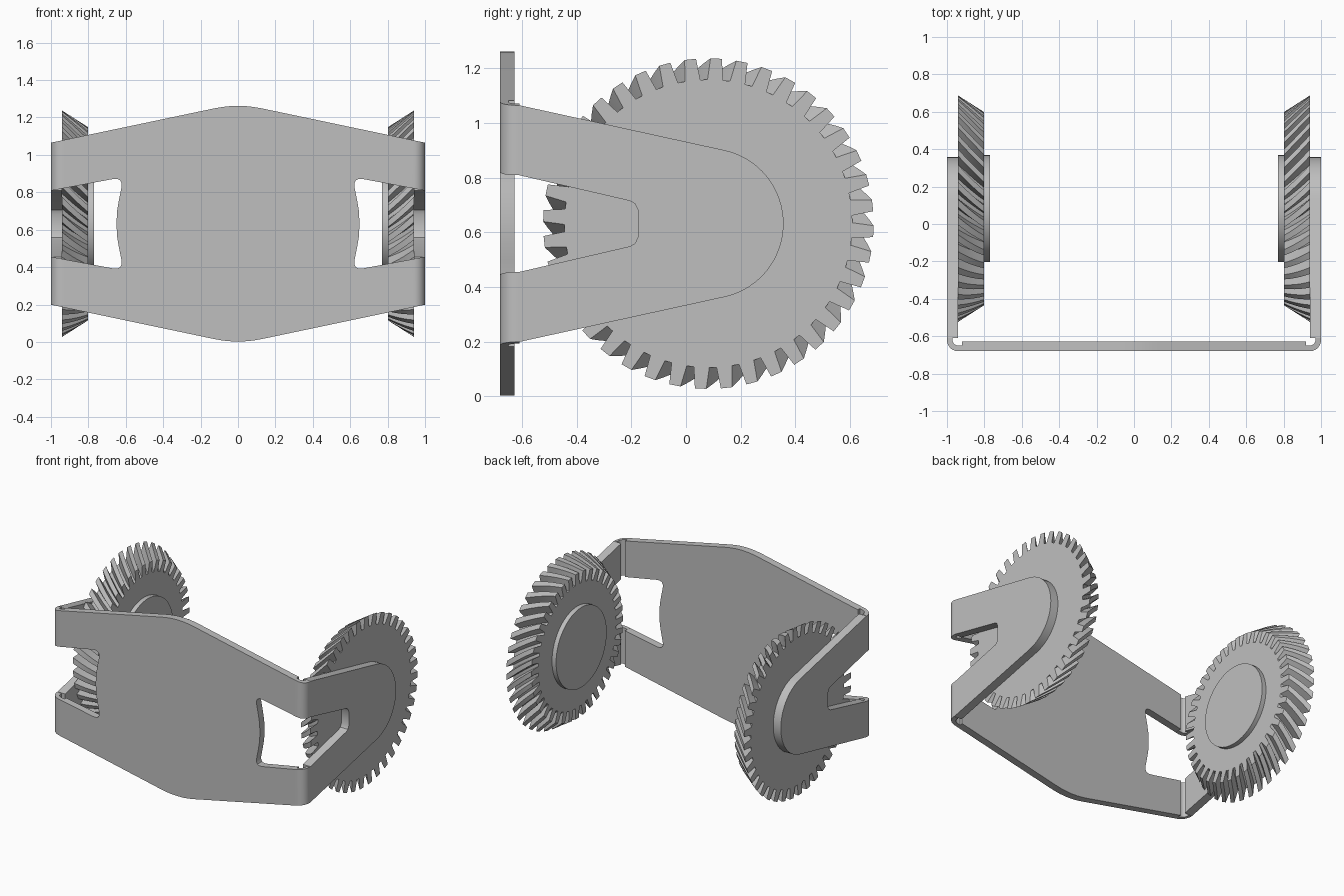
import bpy, bmesh, math

cube = bpy.data.objects.get("Cube")
if cube:
    bpy.data.objects.remove(cube, do_unlink=True)

ZC = 0.632             # mid height of bracket and gears
SLOPE = 0.2115         # taper of the bracket edges
AXLE_Y = 0.082

grey = bpy.data.materials.new("plain grey")
grey.use_nodes = True
grey.diffuse_color = (0.52, 0.52, 0.52, 1)
grey.node_tree.nodes["Principled BSDF"].inputs["Base Color"].default_value = (0.52, 0.52, 0.52, 1)


def finish(name, bm):
    bmesh.ops.recalc_face_normals(bm, faces=bm.faces)
    mesh = bpy.data.meshes.new(name)
    bm.to_mesh(mesh)
    bm.free()
    mesh.materials.append(grey)
    obj = bpy.data.objects.new(name, mesh)
    bpy.context.collection.objects.link(obj)
    bpy.ops.object.select_all(action='DESELECT')
    obj.select_set(True)
    bpy.context.view_layer.objects.active = obj
    bpy.ops.object.shade_smooth_by_angle(angle=math.radians(30))
    return obj


def loft(name, rings):
    """Skin closed rings of points and cap both ends."""
    bm = bmesh.new()
    loops = [[bm.verts.new(p) for p in ring] for ring in rings]
    n = len(loops[0])
    for a, b in zip(loops, loops[1:]):
        for i in range(n):
            j = (i + 1) % n
            bm.faces.new((a[i], a[j], b[j], b[i]))
    bm.faces.new(loops[0])
    bm.faces.new(loops[-1])
    return finish(name, bm)


def arc(cx, cy, r, start, end, steps):
    return [(cx + r * math.cos(math.radians(start + (end - start) * i / steps)),
             cy + r * math.sin(math.radians(start + (end - start) * i / steps)))
            for i in range(steps + 1)]


def mirror_low(points):
    """Close an upper half outline with its reflection below the axis."""
    return points + [(u, -v) for u, v in reversed(points) if abs(v) > 1e-6]


# Front plate: tapered sheet with an open window at each side
quarter = [(0, 0.63), (0.05, 0.628), (0.09, 0.623), (0.13, 0.616),
           (0.92, 0.433 + 0.08 * SLOPE), (0.92, 0.192), (0.668, 0.239),
           (0.645, 0.24), (0.63, 0.232), (0.622, 0.215), (0.623, 0.195),
           (0.636, 0.13), (0.646, 0.07), (0.65, 0)]
right_half = mirror_low(quarter)
outline = right_half + [(-x, z) for x, z in reversed(right_half) if x > 0]
loft("front_plate", [[(x, y, ZC + z) for x, z in outline] for y in (-0.68, -0.627)])

# Thin rounded bend in plan
bend = ([(1, -0.61)] + arc(0.94, -0.62, 0.06, 0, -90, 10) + [(0.92, -0.68), (0.92, -0.65)]
        + arc(0.94, -0.62, 0.03, -90, 0, 8) + [(0.97, -0.61)])

# Forked side arm with a round end
arm = mirror_low([(-0.61, 0.177), (-0.205, 0.083), (-0.187, 0.073), (-0.176, 0.05)])
arm_outer = mirror_low([(-0.61, 0.433)] + arc(0.082, 0, 0.275, 77.8, 0, 16))
arm_outline = arm_outer + list(reversed(arm))


def gear_ring(x, side, teeth=40, twist=0.2):
    """One cross-section of the tapered helical gear."""
    t = (x - 0.802) / 0.135
    root, tip = 0.44 + 0.085 * t, 0.517 + 0.086 * t
    pitch = 2 * math.pi / teeth
    ring = []
    for k in range(teeth):
        for offset, r in ((-0.34, root), (-0.22, tip), (0.22, tip), (0.34, root)):
            a = (k + offset) * pitch - twist * t
            ring.append((side * x, AXLE_Y + r * math.cos(a), ZC + r * math.sin(a)))
    return ring


for label, side in (("left", 1), ("right", -1)):
    loft(label + "_arm", [[(side * x, y, ZC + z) for y, z in arm_outline] for x in (0.94, 1.0)])

    for level, sign in (("upper", 1), ("lower", -1)):
        loft(f"{label}_{level}_bend", [
            [(side * x, y, ZC + sign * (h + (1 - x) * s)) for x, y in bend]
            for h, s in ((0.177, 0.185), (0.433, SLOPE))])

    loft(label + "_gear", [gear_ring(0.802 + 0.138 * i / 5, side) for i in range(6)])

    # Round boss on the inner face of the gear
    loft(label + "_hub", [[(side * x, y, ZC + z) for y, z in arc(AXLE_Y, 0, 0.286, 0, 354, 59)]
                          for x in (0.77, 0.82)])
